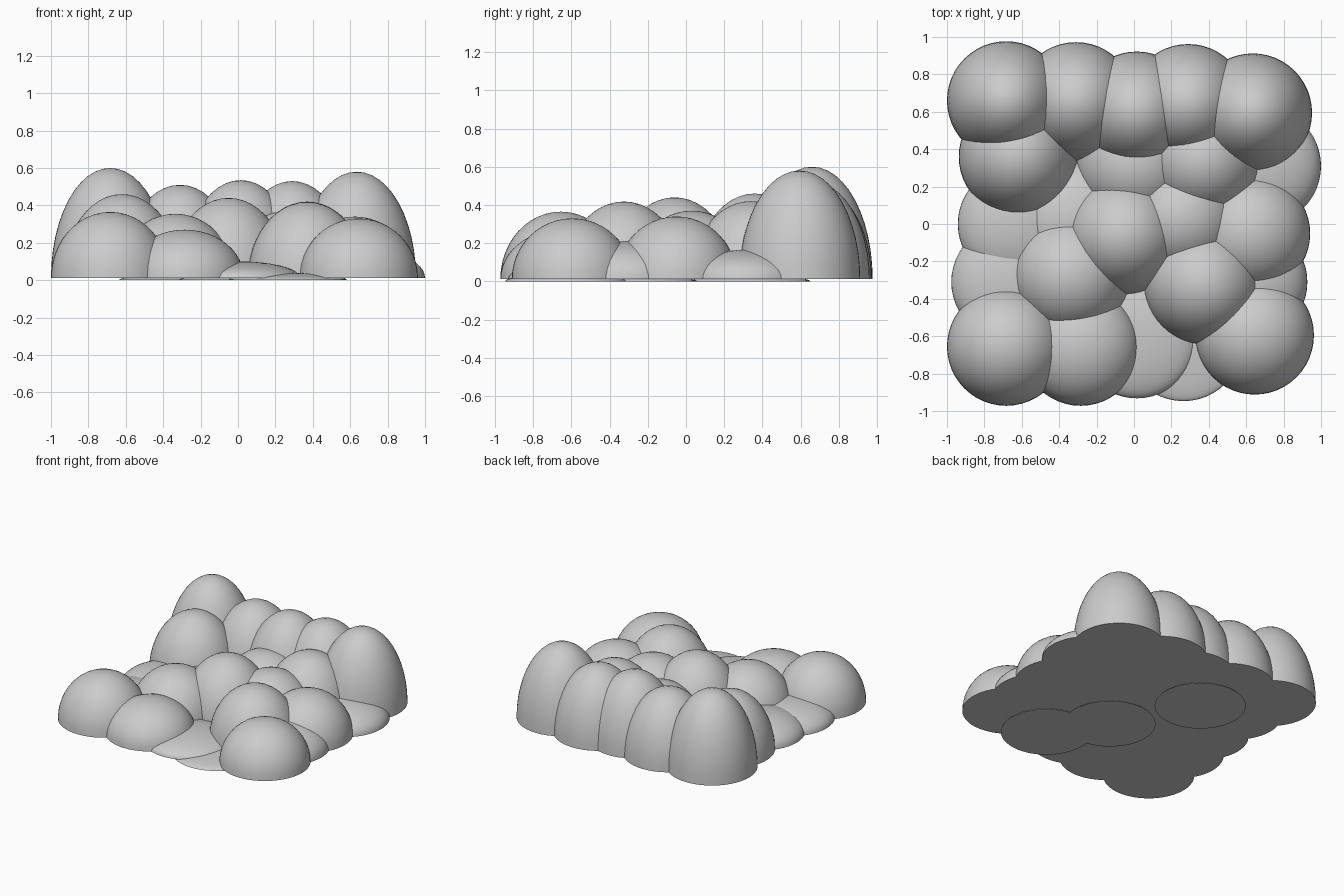
import bpy, bmesh, math

if "Cube" in bpy.data.objects:
    bpy.data.objects.remove(bpy.data.objects["Cube"])

RADIUS = 0.317   # every dome shares the same footprint
BASE = 0.012     # underside level of the raised domes

# (x, y, top height) for each dome, back row to front row
ROWS = [
    [(-0.683, 0.66, 0.60), (-0.31, 0.655, 0.51), (0.015, 0.605, 0.535),
     (0.29, 0.645, 0.53), (0.635, 0.595, 0.58)],
    [(-0.62, 0.36, 0.46), (-0.32, 0.335, 0.03), (0.01, 0.32, 0.34),
     (0.37, 0.34, 0.42), (0.683, 0.31, 0.165)],
    [(-0.625, 0.0, 0.17), (-0.31, 0.02, 0.21), (-0.05, -0.06, 0.44),
     (0.26, 0.03, 0.37), (0.625, -0.05, 0.34)],
    [(-0.66, -0.31, 0.15), (-0.335, -0.275, 0.355), (0.0, -0.26, 0.03),
     (0.37, -0.325, 0.418), (0.61, -0.31, 0.21)],
    [(-0.683, -0.655, 0.365), (-0.285, -0.655, 0.27), (0.015, -0.615, 0.10),
     (0.265, -0.63, 0.04), (0.645, -0.595, 0.33)],
]


def make_dome(name, x, y, top):
    # half of a UV sphere, closed underneath and stretched to its height
    base = 0.0 if top < 0.05 else BASE
    bm = bmesh.new()
    bmesh.ops.create_uvsphere(bm, u_segments=48, v_segments=24, radius=1)
    lower = [v for v in bm.verts if v.co.z < -1e-4]
    bmesh.ops.delete(bm, geom=lower, context='VERTS')
    rim = [e for e in bm.edges if e.is_boundary]
    bmesh.ops.contextual_create(bm, geom=rim)
    for v in bm.verts:
        v.co.x *= RADIUS
        v.co.y *= RADIUS
        v.co.z *= top - base
    bmesh.ops.recalc_face_normals(bm, faces=bm.faces)
    mesh = bpy.data.meshes.new(name)
    bm.to_mesh(mesh)
    bm.free()
    obj = bpy.data.objects.new(name, mesh)
    obj.location = (x, y, base)
    bpy.context.collection.objects.link(obj)
    obj.select_set(True)
    bpy.context.view_layer.objects.active = obj


# five by five bed of domes
for r, row in enumerate(ROWS, 1):
    for c, (x, y, top) in enumerate(row, 1):
        make_dome(f"dome_row{r}_col{c}", x, y, top)

bpy.ops.object.shade_smooth_by_angle(angle=math.radians(40))
